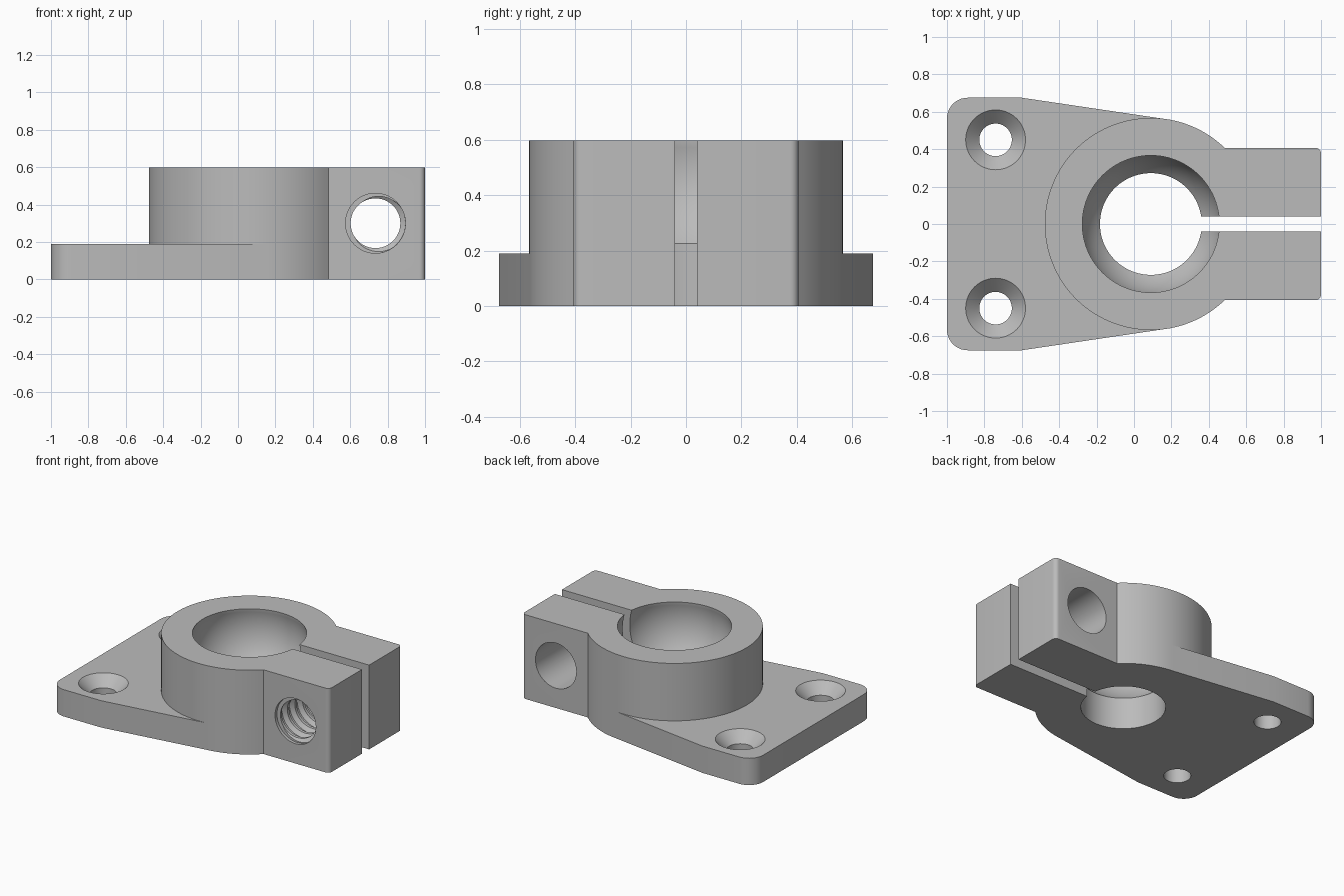
import bpy, bmesh
from math import sin, cos, pi, radians, sqrt, asin, degrees, atan2

cube = bpy.data.objects.get("Cube")
if cube:
    bpy.data.objects.remove(cube, do_unlink=True)

grey = bpy.data.materials.new("plain grey")
grey.use_nodes = True
colour = (0.5, 0.5, 0.5, 1)
grey.diffuse_color = colour
grey.node_tree.nodes["Principled BSDF"].inputs["Base Color"].default_value = colour

# Main dimensions
CX, RING_R, TOP = 0.09, 0.567, 0.597
PLATE_Z, PLATE_Y = 0.19, 0.675
ARM_Y, SLIT = 0.407, 0.04
BOLT_X, BOLT_Z, BOLT_R, BOLT_MINOR = 0.735, 0.3, 0.16, 0.133


def finish(name, bm):
    """Turn a bmesh into an object with consistent normals."""
    bmesh.ops.recalc_face_normals(bm, faces=bm.faces)
    mesh = bpy.data.meshes.new(name)
    bm.to_mesh(mesh)
    bm.free()
    mesh.materials.append(grey)
    obj = bpy.data.objects.new(name, mesh)
    bpy.context.collection.objects.link(obj)
    return obj


def arc(x, y, r, start, end, n):
    angles = [radians(start + (end - start) * i / n) for i in range(n + 1)]
    return [(x + r * cos(a), y + r * sin(a)) for a in angles]


def prism(name, outline, z0, z1):
    """Extrude a flat outline upwards."""
    bm = bmesh.new()
    face = bm.faces.new([bm.verts.new((x, y, z0)) for x, y in outline])
    grown = bmesh.ops.extrude_face_region(bm, geom=[face])["geom"]
    verts = [v for v in grown if isinstance(v, bmesh.types.BMVert)]
    bmesh.ops.translate(bm, verts=verts, vec=(0, 0, z1 - z0))
    return finish(name, bm)


def lathe(name, profile, place, n=64):
    """Revolve (radius, height) points; place maps local x, y, z to the model."""
    bm = bmesh.new()
    rings = [[bm.verts.new(place(r * cos(2 * pi * i / n), r * sin(2 * pi * i / n), h))
              for i in range(n)] for r, h in profile]
    for a, b in zip(rings, rings[1:]):
        for i in range(n):
            j = (i + 1) % n
            bm.faces.new((a[i], a[j], b[j], b[i]))
    bm.faces.new(rings[0])
    bm.faces.new(rings[-1])
    return finish(name, bm)


def thread(name, y0, turns, pitch, n=48):
    """Helical cutter: a trapezoid tooth profile swept along a spiral."""
    bm = bmesh.new()
    tooth = [(BOLT_MINOR, 0), (BOLT_MINOR, 0.25), (BOLT_R, 0.5), (BOLT_R, 0.75)]
    rows = []
    for i in range(n * (turns + 1) + 1):
        a = 2 * pi * i / n
        rows.append([bm.verts.new((BOLT_X + r * cos(a), y0 + pitch * (i / n + p),
                                   BOLT_Z + r * sin(a))) for r, p in tooth])
    for i in range(n * turns):
        a = rows[i] + [rows[i + n][0]]
        b = rows[i + 1] + [rows[i + n + 1][0]]
        for k in range(len(tooth)):
            bm.faces.new((a[k], b[k], b[k + 1], a[k + 1]))
    bmesh.ops.delete(bm, geom=[v for v in bm.verts if not v.link_faces], context='VERTS')
    bmesh.ops.holes_fill(bm, edges=[e for e in bm.edges if e.is_boundary], sides=0)
    bmesh.ops.triangulate(bm, faces=bm.faces)
    return finish(name, bm)


def combine(target, tool, operation):
    mod = target.modifiers.new(operation, 'BOOLEAN')
    mod.operation, mod.object, mod.solver = operation, tool, 'EXACT'
    bpy.context.view_layer.objects.active = target
    bpy.ops.object.modifier_apply(modifier=mod.name)
    bpy.data.objects.remove(tool, do_unlink=True)


# Clamp ring with the rectangular clamping arm
join = degrees(asin(ARM_Y / RING_R))
outline = arc(CX, 0, RING_R, join, 360 - join, 80)
outline += arc(0.97, 0.03 - ARM_Y, 0.03, -90, 0, 6)
outline += arc(0.97, ARM_Y - 0.03, 0.03, 0, 90, 6)
bracket = prism("clamp_bracket", outline, 0, TOP)

# Mounting plate tapering tangentially into the ring
end = (0.169, 0.561)
outline = [end, (-0.6, PLATE_Y)]
outline += arc(-0.89, PLATE_Y - 0.11, 0.11, 90, 180, 10)
outline += arc(-0.89, 0.11 - PLATE_Y, 0.11, 180, 270, 10)
outline += [(-0.6, -PLATE_Y), (end[0], -end[1])]
combine(bracket, prism("mounting_plate", outline, 0, PLATE_Z), 'UNION')

# Ball socket: straight bore below, spherical seat above
seat_r, seat_z, bore_r, mouth_r = 0.381, 0.492, 0.272, 0.367
low = -sqrt(seat_r ** 2 - bore_r ** 2)
a0, a1 = atan2(low, bore_r), atan2(TOP - seat_z, mouth_r)
profile = [(bore_r, -0.1)]
for i in range(17):
    a = a0 + (a1 - a0) * i / 16
    profile.append((seat_r * cos(a), seat_z + seat_r * sin(a)))
profile.append((mouth_r, TOP + 0.1))
combine(bracket, lathe("socket_cutter", profile, lambda x, y, z: (x + CX, y, z), 96),
        'DIFFERENCE')

# Slit through the arm
corners = [(0.2, -SLIT), (1.1, -SLIT), (1.1, SLIT), (0.2, SLIT)]
combine(bracket, prism("slit_cutter", corners, -0.1, TOP + 0.1), 'DIFFERENCE')

# Countersunk screw holes
for side in (-1, 1):
    profile = [(0.087, -0.1), (0.087, 0.117), (0.16, PLATE_Z), (0.16, PLATE_Z + 0.1)]
    combine(bracket, lathe("screw_hole_cutter", profile,
                           lambda x, y, z: (x - 0.74, y + side * 0.45, z)), 'DIFFERENCE')

# Clamp bolt: clear hole at the back, short lead-in and thread at the front
for y0, y1 in ((0, 0.6), (-0.6, -0.385)):
    combine(bracket, lathe("bolt_hole_cutter", [(BOLT_R, y0), (BOLT_R, y1)],
                           lambda x, y, z: (x + BOLT_X, z, y + BOLT_Z)), 'DIFFERENCE')
combine(bracket, thread("thread_cutter", -0.52, 6, 0.085), 'DIFFERENCE')

# Smooth curved walls, keep crisp edges
bpy.ops.object.select_all(action='DESELECT')
bracket.select_set(True)
bpy.context.view_layer.objects.active = bracket
bpy.ops.object.shade_smooth_by_angle(angle=radians(25))
